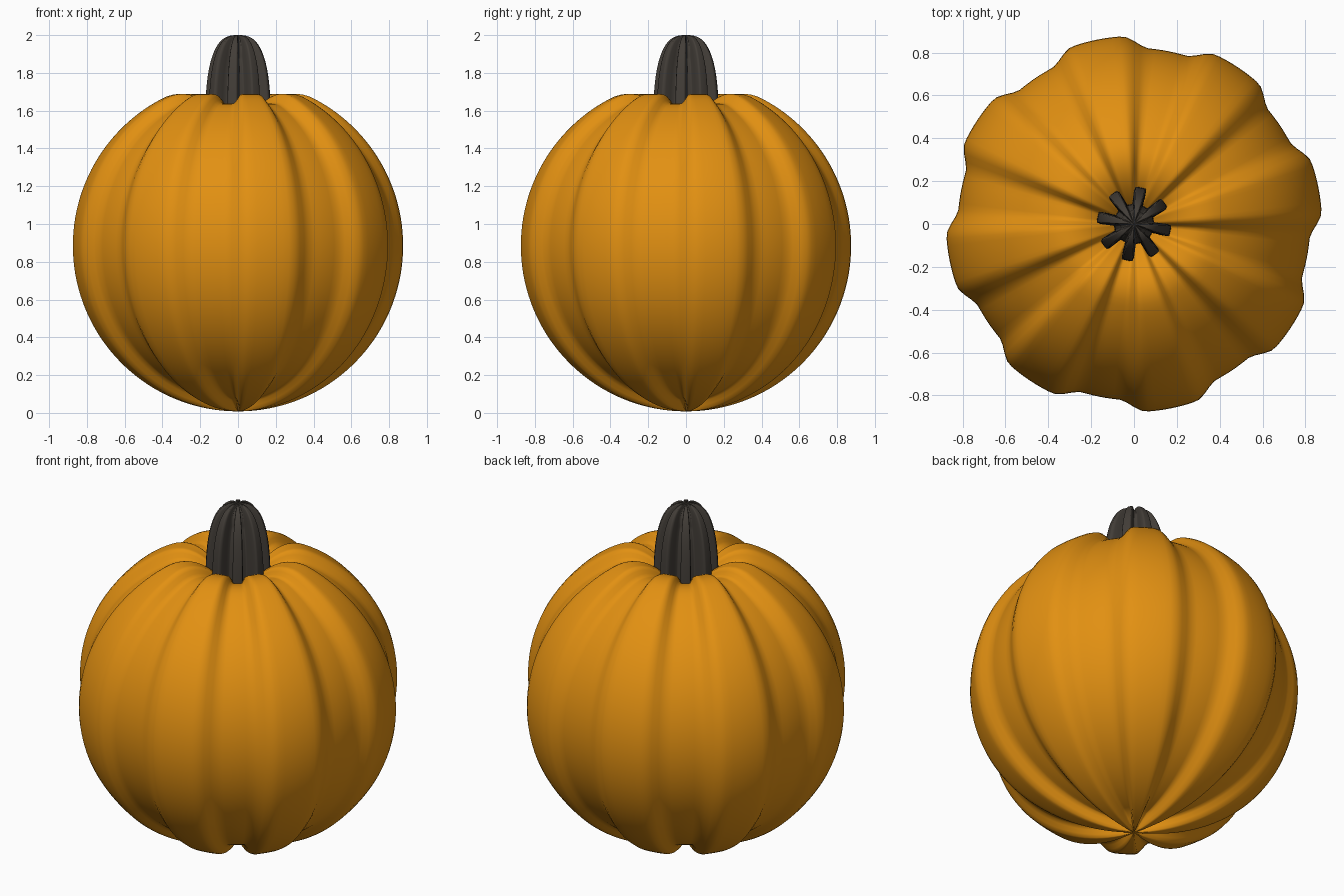
import bpy, bmesh, math

if "Cube" in bpy.data.objects:
    bpy.data.objects.remove(bpy.data.objects["Cube"], do_unlink=True)

LOBES = 8
SEGMENTS = 160


def material(name, rgb):
    mat = bpy.data.materials.new(name)
    mat.use_nodes = True
    mat.diffuse_color = (*rgb, 1)
    bsdf = mat.node_tree.nodes["Principled BSDF"]
    bsdf.inputs["Base Color"].default_value = (*rgb, 1)
    bsdf.inputs["Roughness"].default_value = 0.7
    return mat


def smoothstep(a, b, x):
    t = max(0.0, min(1.0, (x - a) / (b - a)))
    return t * t * (3 - 2 * t)


def lobed_lathe(name, profile, centre_z, phase, inner, outer, depth, sink, fade, mat):
    """Spin a profile, pressing in a groove between each pair of lobes."""
    bm = bmesh.new()
    period = 360 / LOBES
    rings = []
    for r, z in profile:
        near_axis = min(1.0, r / fade)
        ring = []
        for i in range(SEGMENTS):
            a = 360 * i / SEGMENTS
            off = abs((a - phase + period / 2) % period - period / 2)
            groove = smoothstep(inner, outer, off) * near_axis
            rr = r * (1 - depth * groove)
            zz = centre_z + (z - centre_z) * (1 - sink * groove)
            t = math.radians(a)
            ring.append(bm.verts.new((rr * math.cos(t), rr * math.sin(t), zz)))
        rings.append(ring)
    for low, high in zip(rings, rings[1:]):
        for i in range(SEGMENTS):
            j = (i + 1) % SEGMENTS
            bm.faces.new((low[i], low[j], high[j], high[i]))
    bm.faces.new(rings[0][::-1])
    bm.faces.new(rings[-1])
    for f in bm.faces:
        f.smooth = True
    mesh = bpy.data.meshes.new(name)
    bm.to_mesh(mesh)
    bm.free()
    mesh.materials.append(mat)
    obj = bpy.data.objects.new(name, mesh)
    bpy.context.collection.objects.link(obj)
    return obj


orange = material("pumpkin_orange", (0.76, 0.28, 0.006))
dark_brown = material("stem_dark_brown", (0.055, 0.047, 0.039))

# Body: a sphere with a hollow around the stem
RADIUS, MID = 0.877, 0.885
STEPS = 72
body = []
for k in range(STEPS + 1):
    th = math.pi * (0.004 + 0.992 * k / STEPS)
    r = RADIUS * math.sin(th)
    z = MID - RADIUS * math.cos(th)
    if z > MID and r < 0.4:
        z -= 0.32 * (1 - r / 0.4) ** 2
    body.append((r, z))
lobed_lathe("pumpkin_body", body, MID, 11.5, 7.5, 16.5, 0.063, 0.063, 0.12, orange)

# Stem: a blunt, tapering, deeply fluted cap
BASE, HEIGHT, WIDTH, POWER = 1.5, 0.5, 0.174, 2 / 2.8
stem = []
for k in range(33):
    t = math.pi / 2 * 0.9995 * k / 32
    stem.append((WIDTH * math.cos(t) ** POWER, BASE + HEIGHT * math.sin(t) ** POWER))
lobed_lathe("stem", stem, BASE, -10.5, 8, 16, 0.46, 0.12, 0.12, dark_brown)
